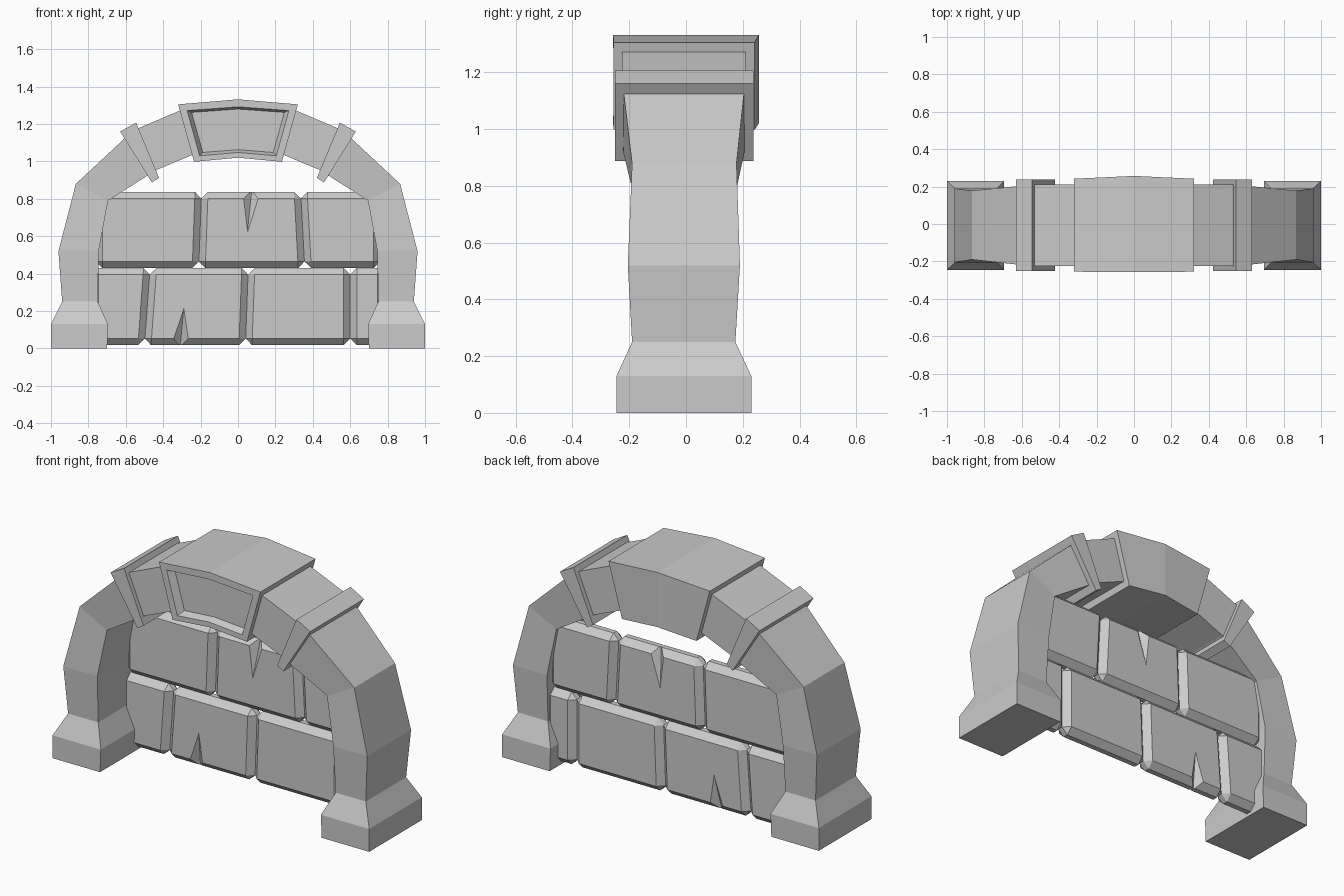
import bpy, bmesh

if "Cube" in bpy.data.objects:
    bpy.data.objects.remove(bpy.data.objects["Cube"])


def make(name, rings, caps):
    """Loft closed rings of 3D points and cap both ends."""
    bm = bmesh.new()
    vs = [[bm.verts.new(p) for p in r] for r in rings]
    n = len(rings[0])
    for a, b in zip(vs, vs[1:]):
        for i in range(n):
            j = (i + 1) % n
            bm.faces.new((a[i], a[j], b[j], b[i]))
    for r in (vs[0], vs[-1]):
        for c in caps:
            bm.faces.new([r[i] for i in c])
    bmesh.ops.recalc_face_normals(bm, faces=bm.faces)
    me = bpy.data.meshes.new(name)
    bm.to_mesh(me)
    bm.free()
    ob = bpy.data.objects.new(name, me)
    bpy.context.collection.objects.link(ob)
    return ob


def prism(name, pts, y0, y1):
    return make(name, [[(x, y, z) for x, z in pts] for y in (y0, y1)], [range(len(pts))])


def mirror(ob):
    ob.modifiers.new("mirror", 'MIRROR').use_mirror_merge = False


# Arch sides: outer x, z, inner x, z, front y, back y
sections = [
    (1.00, 0.00, .70, 0.00, -.245, .23),
    (1.00, 0.13, .695, 0.13, -.245, .23),
    (.94, .25, .75, .25, -.19, .174),
    (.96, .52, .745, .52, -.205, .19),
    (.867, .88, .695, .79, -.19, .178),
    (.596, 1.133, .50, .914, -.22, .205),
    (.527, 1.18, .43, .957, -.225, .21),
    (.28, 1.285, .22, 1.045, -.225, .21),
]
rings = [[(a, f, b), (c, f, d), (c, k, d), (a, k, b)] for a, b, c, d, f, k in sections]
mirror(make("arch_side", rings, [range(4)]))

# Raised bands on the arch
mirror(prism("arch_band", [(.63, 1.16), (.545, 1.207), (.422, .912), (.46, .887)], -.25, .237))


# Keystone with recessed front panel
def hexa(xt, zt, zt_mid, xb, zb, zb_mid, y, y_mid):
    return [(-xt, y, zt), (0, y_mid, zt_mid), (xt, y, zt),
            (xb, y, zb), (0, y_mid, zb_mid), (-xb, y, zb)]


make("keystone", [
    hexa(.32, 1.305, 1.332, .235, .998, 1.02, .242, .257),
    hexa(.32, 1.305, 1.332, .235, .998, 1.02, -.255, -.257),
    hexa(.272, 1.272, 1.292, .205, 1.03, 1.048, -.255, -.257),
    hexa(.248, 1.262, 1.28, .188, 1.048, 1.063, -.215, -.217),
], [(0, 1, 4, 5), (1, 2, 3, 4)])

# Wall of bevelled blocks: each joint is (bottom x, top x)
FRONT, BACK = .06, .16
rows = {
    "lower_block": (.018, .43, [(-.78, -.78), (-.5, -.47), (.04, .055), (.6, .6), (.78, .78)]),
    "upper_block": (.43, .837, [(-.76, -.76), (-.21, -.195), (.357, .335), (.76, .76)]),
}
blocks = {}
for name, (z0, z1, joints) in rows.items():
    for i, (p, q) in enumerate(zip(joints, joints[1:])):
        ob = prism(f"{name}_{i}", [(p[0], z0), (q[0], z0), (q[1], z1), (p[1], z1)], FRONT, BACK)
        bev = ob.modifiers.new("bevel", 'BEVEL')
        bev.width = .035
        bev.segments = 1
        blocks[ob.name] = ob

# Wedge cracks cut into both faces: block, mouth x range, mouth z, tip x, tip z
cracks = [("upper_block_1", .02, .13, .86, .05, .62),
          ("lower_block_1", -.365, -.255, 0.0, -.29, .215)]
for block, xa, xb, zm, xt, zt in cracks:
    for y, s in ((FRONT, 1), (BACK, -1)):
        out = y - s * .003
        base = [(xa, out, zm), (xb, out, zm), ((xa + xb) / 2, y + s * .045, zm)]
        tip = [(xt - .002, out, zt), (xt + .002, out, zt), (xt, out + s * .004, zt)]
        cutter = make("crack_cutter", [base, tip], [range(3)])
        cutter.hide_render = True
        cutter.hide_viewport = True
        cut = blocks[block].modifiers.new("crack", 'BOOLEAN')
        cut.operation = 'DIFFERENCE'
        cut.solver = 'EXACT'
        cut.object = cutter
